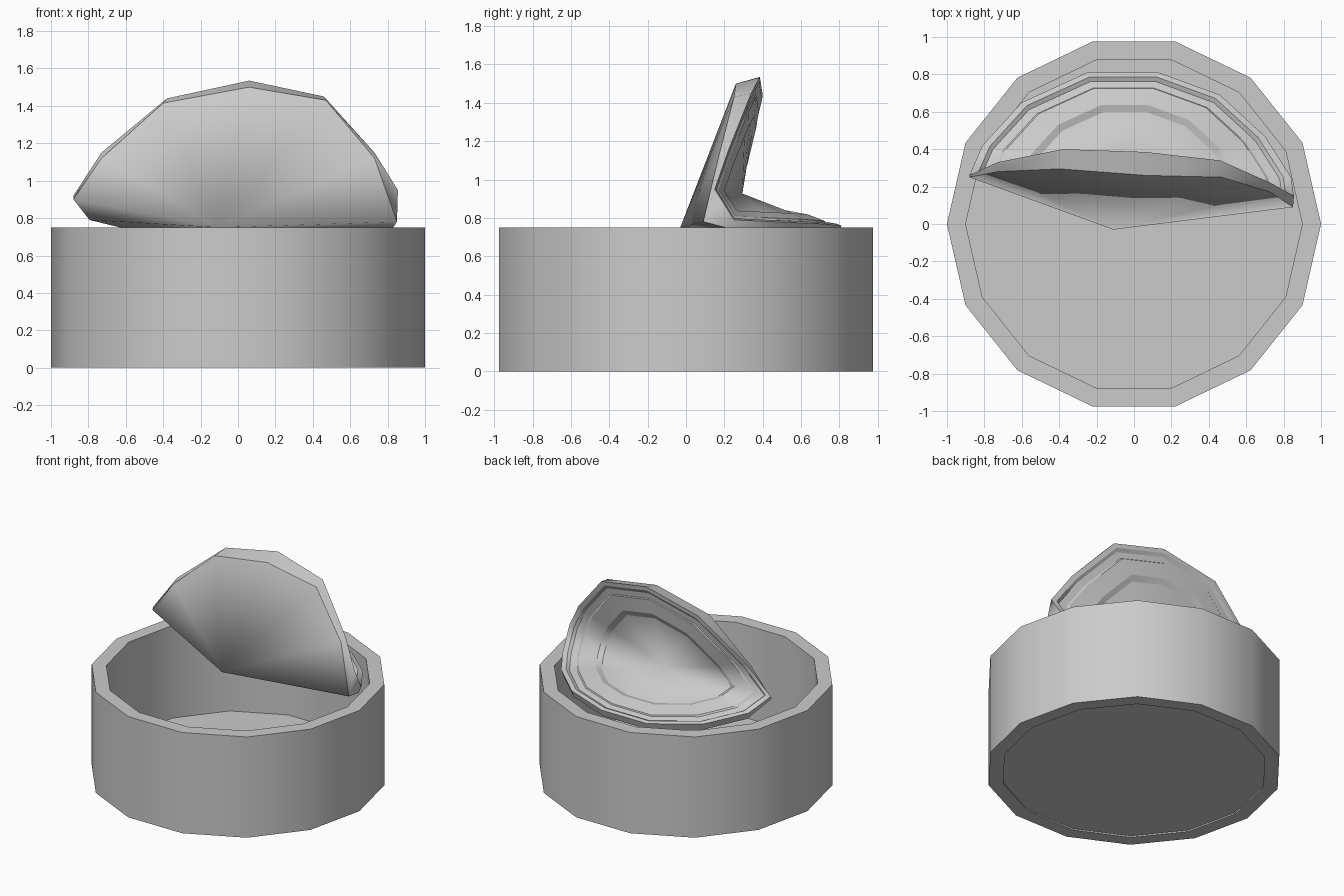
import bpy, bmesh, math
from mathutils import Vector

if "Cube" in bpy.data.objects:
    bpy.data.objects.remove(bpy.data.objects["Cube"])

SIDES = 14


def skin(name, rings, start, end, by_angle):
    """Join rings of points into a closed shell, with a centre point at each end."""
    bm = bmesh.new()
    loops = [[bm.verts.new(p) for p in r] for r in rings]
    n = len(loops[0])
    for a, b in zip(loops, loops[1:]):
        for i in range(n):
            j = (i + 1) % n
            bm.faces.new((a[i], a[j], b[j], b[i]))
    for loop, p in ((loops[0], start), (loops[-1], end)):
        c = bm.verts.new(p)
        for i in range(n):
            bm.faces.new((loop[i], loop[(i + 1) % n], c))
    bmesh.ops.recalc_face_normals(bm, faces=bm.faces)
    if not by_angle:
        # Smooth everywhere except along the rings themselves
        for f in bm.faces:
            f.smooth = True
        for loop in loops:
            for i in range(n):
                bm.edges.get((loop[i], loop[(i + 1) % n])).smooth = False
    me = bpy.data.meshes.new(name)
    bm.to_mesh(me)
    bm.free()
    ob = bpy.data.objects.new(name, me)
    bpy.context.collection.objects.link(ob)
    if by_angle:
        bpy.ops.object.select_all(action='DESELECT')
        ob.select_set(True)
        bpy.context.view_layer.objects.active = ob
        bpy.ops.object.shade_smooth_by_angle(angle=math.radians(30))
    return ob


def circle(r, z):
    return [(r * math.cos(2 * math.pi * i / SIDES),
             r * math.sin(2 * math.pi * i / SIDES), z) for i in range(SIDES)]


# Open can: recessed base, thick wall, inner floor
skin("can", [circle(r, z) for r, z in
             ((.9, .01), (.9, 0), (1, 0), (1, .75), (.9, .75), (.9, .06))],
     (0, 0, .01), (0, 0, .06), True)

# Peeled lid: rim of the ridged outer face (raised half, then hinged half)
rim = [Vector(p) for p in (
    (-.88, .26, .92), (-.73, .33, 1.15), (-.38, .40, 1.44), (.06, .385, 1.535),
    (.46, .34, 1.45), (.73, .22, 1.15), (.855, .15, .95),
    (.84, .25, .79), (.70, .47, .78), (.46, .69, .77), (.13, .81, .76),
    (-.25, .81, .76), (-.60, .65, .79), (-.81, .42, .84))]
# Rim of the smooth underside, with the hinged half just below the outer face
under = [Vector(p) for p in (
    (-.88, .25, .90), (-.73, .28, 1.12), (-.40, .295, 1.415), (.06, .26, 1.50),
    (.47, .25, 1.43), (.73, .17, 1.12), (.85, .09, .78))]
under += [Vector((p.x * .98, p.y * .98, p.z - .05)) for p in rim[7:]]

centre = Vector((-.03, .32, .95))
normal = Vector((0, .75, .66))


def lid_ring(f, drop):
    return [centre.lerp(p, f) - normal * drop for p in rim]


# Stepped concentric ridges run inward to the sunken centre panel
ridges = [lid_ring(f, d) for f, d in
          ((.95, 0), (.93, .02), (.86, .02), (.84, .01), (.66, .01), (.62, .035))]
skin("peeled_lid", [under, rim] + ridges, (-.11, -.03, .75),
     centre - normal * .035, False)
